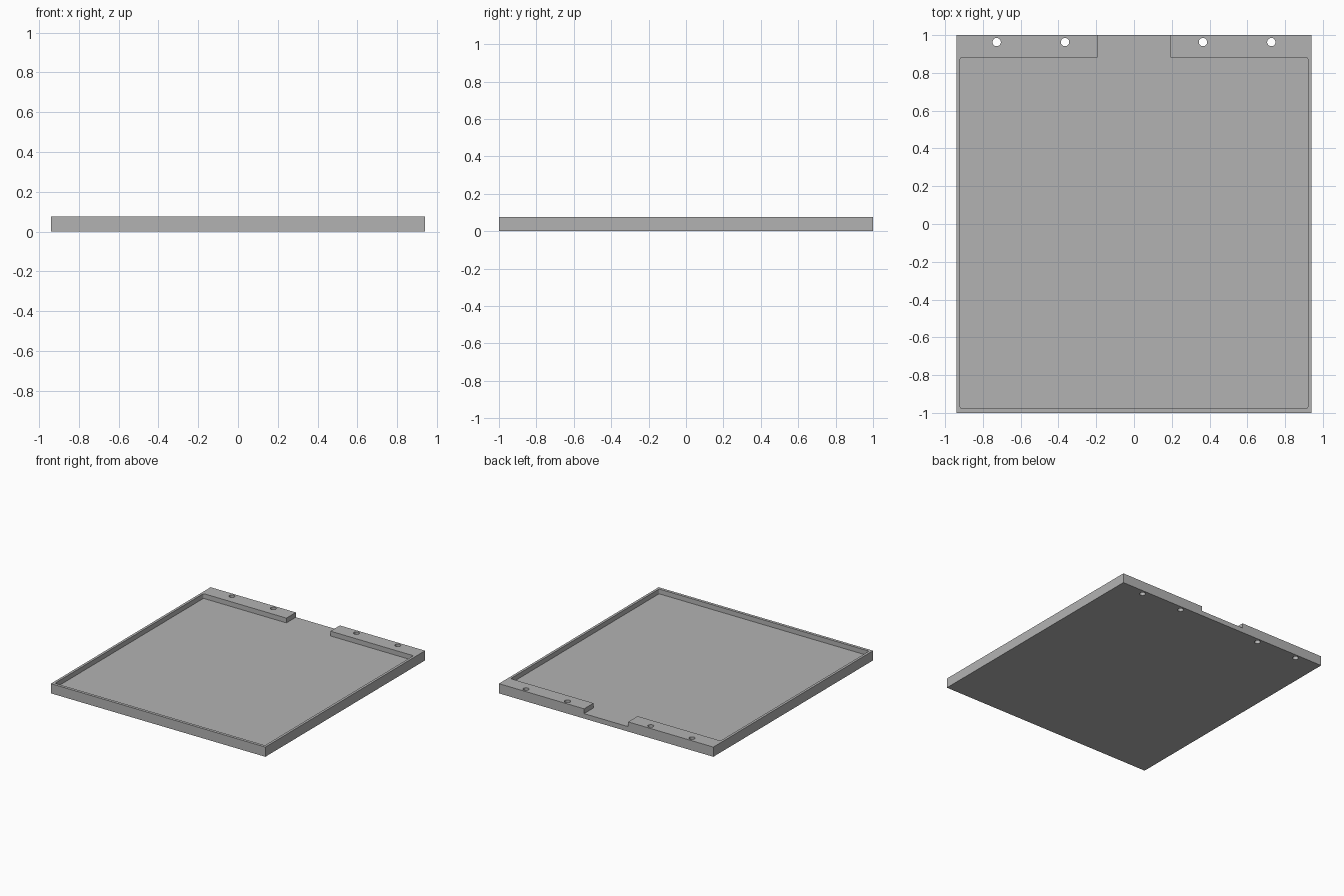
import bpy, bmesh
from mathutils import Matrix

cube = bpy.data.objects.get("Cube")
if cube:
    bpy.data.objects.remove(cube, do_unlink=True)

HALF_X, HALF_Y, HEIGHT, FLOOR = 0.94, 1.0, 0.077, 0.039
IN_X, IN_FRONT, IN_BACK, GAP = 0.92, -0.977, 0.882, 0.193
HOLE_Y, HOLE_R = 0.963, 0.022

grey = bpy.data.materials.new("matte grey")
grey.use_nodes = True
grey.diffuse_color = (0.45, 0.45, 0.45, 1)
grey.node_tree.nodes["Principled BSDF"].inputs["Base Color"].default_value = grey.diffuse_color


def prism(bm, outline, z0, z1):
    """Extrude a flat outline from z0 up to z1; return the upright edges."""
    face = bm.faces.new([bm.verts.new((x, y, z0)) for x, y in outline])
    made = bmesh.ops.extrude_face_region(bm, geom=[face])["geom"]
    top = [v for v in made if isinstance(v, bmesh.types.BMVert)]
    bmesh.ops.translate(bm, verts=top, vec=(0, 0, z1 - z0))
    return [e for v in top for e in v.link_edges
            if abs(e.verts[0].co.z - e.verts[1].co.z) > 1e-4]


def finish(name, bm):
    bmesh.ops.recalc_face_normals(bm, faces=bm.faces[:])
    mesh = bpy.data.meshes.new(name)
    bm.to_mesh(mesh)
    bm.free()
    obj = bpy.data.objects.new(name, mesh)
    bpy.context.collection.objects.link(obj)
    mesh.materials.append(grey)
    return obj


# Solid tray blank
bm = bmesh.new()
prism(bm, [(-HALF_X, -HALF_Y), (HALF_X, -HALF_Y), (HALF_X, HALF_Y), (-HALF_X, HALF_Y)], 0, HEIGHT)
tray = finish("tray", bm)

# Recess that opens through the back between two mounting pads
bm = bmesh.new()
right = [(GAP, HALF_Y + 0.1), (GAP, IN_BACK), (IN_X, IN_BACK), (IN_X, IN_FRONT)]
uprights = prism(bm, right + [(-x, y) for x, y in reversed(right)], FLOOR, HEIGHT + 0.1)
corners = [e for e in uprights if abs(e.verts[0].co.x) > IN_X - 0.01]
bmesh.ops.bevel(bm, geom=corners, offset=0.01, segments=4, profile=0.5, affect='EDGES')
recess = finish("recess_cutter", bm)

# Screw holes through the pads
bm = bmesh.new()
for x in (-0.727, -0.365, 0.365, 0.727):
    bmesh.ops.create_cone(bm, cap_ends=True, segments=32, radius1=HOLE_R, radius2=HOLE_R,
                          depth=0.4, matrix=Matrix.Translation((x, HOLE_Y, 0)))
holes = finish("screw_hole_cutter", bm)

# Cut the tray, then discard the cutters
bpy.context.view_layer.objects.active = tray
for cutter in (recess, holes):
    cutter.hide_render = True
    mod = tray.modifiers.new(cutter.name, 'BOOLEAN')
    mod.operation, mod.solver, mod.object = 'DIFFERENCE', 'EXACT', cutter
    bpy.ops.object.modifier_apply(modifier=mod.name)
    bpy.data.objects.remove(cutter, do_unlink=True)

bpy.ops.object.select_all(action='DESELECT')
tray.select_set(True)
bpy.ops.object.shade_smooth_by_angle(angle=0.5)
